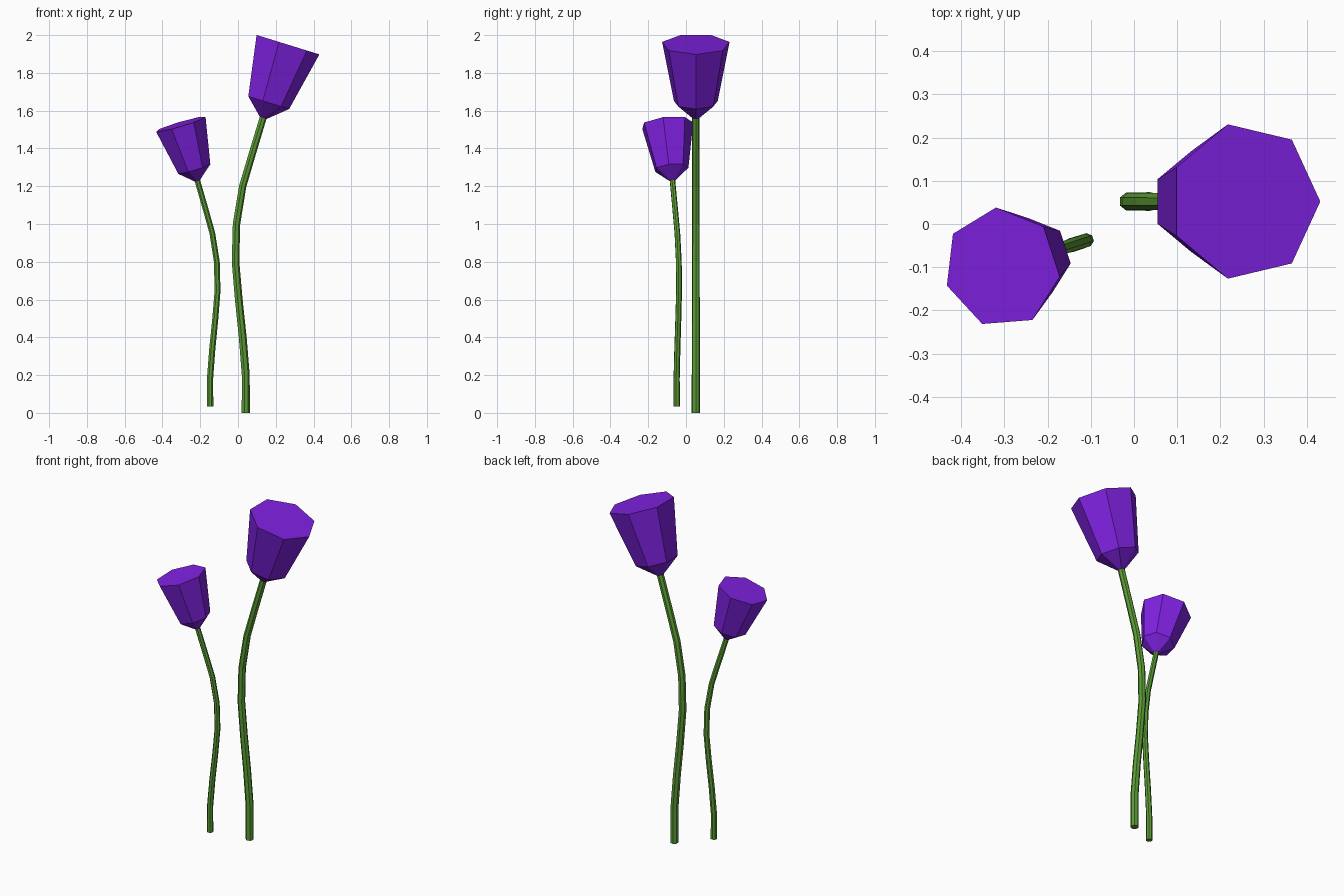
import bpy, bmesh, math
from mathutils import Vector

if "Cube" in bpy.data.objects:
    bpy.data.objects.remove(bpy.data.objects["Cube"])

SIDES = 7


def material(name, rgb):
    m = bpy.data.materials.new(name)
    m.diffuse_color = (*rgb, 1)
    m.use_nodes = True
    m.node_tree.nodes["Principled BSDF"].inputs["Base Color"].default_value = m.diffuse_color
    return m


purple = material("petal purple", (0.212, 0.0155, 0.75))
green = material("stem green", (0.105, 0.33, 0.036))


def loft(name, rings, mat):
    """Capped skin over rings given as (x, z, radius, tilt towards +x)."""
    bm = bmesh.new()
    loops = []
    for x, z, r, tilt in rings:
        u = Vector((math.cos(tilt), 0, -math.sin(tilt)))
        loop = []
        for i in range(SIDES):
            a = math.tau * i / SIDES
            loop.append(bm.verts.new(Vector((x, 0, z)) + u * r * math.cos(a)
                                     + Vector((0, r * math.sin(a), 0))))
        loops.append(loop)
    for low, high in zip(loops, loops[1:]):
        for i in range(SIDES):
            j = (i + 1) % SIDES
            bm.faces.new((low[i], low[j], high[j], high[i]))
    bm.faces.new(loops[0][::-1])
    bm.faces.new(loops[-1])
    mesh = bpy.data.meshes.new(name)
    bm.to_mesh(mesh)
    bm.free()
    mesh.materials.append(mat)
    obj = bpy.data.objects.new(name, mesh)
    bpy.context.collection.objects.link(obj)
    return obj


# Stem centre line, as (x offset from base, z)
PATH = [(0, 0), (0, 0.2), (-0.016, 0.4), (-0.037, 0.6), (-0.054, 0.8),
        (-0.049, 1.0), (-0.016, 1.2), (0.037, 1.38), (0.096, 1.575)]
TILT = math.radians(17.2)


def stem_rings():
    rings = []
    for k, (x, z) in enumerate(PATH):
        a, b = PATH[max(k - 1, 0)], PATH[min(k + 1, len(PATH) - 1)]
        tilt = math.atan2(b[0] - a[0], b[1] - a[1]) if k else 0
        rings.append((x, z, 0.0225 - 0.003 * z / 1.575, tilt))
    return rings


# Flower head: base, shoulder and flat closed top
HEAD = [(0.093, 1.563, 0.021, TILT), (0.117, 1.644, 0.119, TILT),
        (0.216, 1.952, 0.183, TILT)]


def flower(prefix, location, scale, turn):
    for obj in (loft(prefix + "_stem", stem_rings(), green),
                loft(prefix + "_flower_head", HEAD, purple)):
        obj.location = location
        obj.scale = (scale,) * 3
        obj.rotation_euler.z = math.radians(turn)


flower("tall", (0.04, 0.052, 0), 1, 0)
flower("short", (-0.148, -0.05, 0.033), 0.766, 198)
